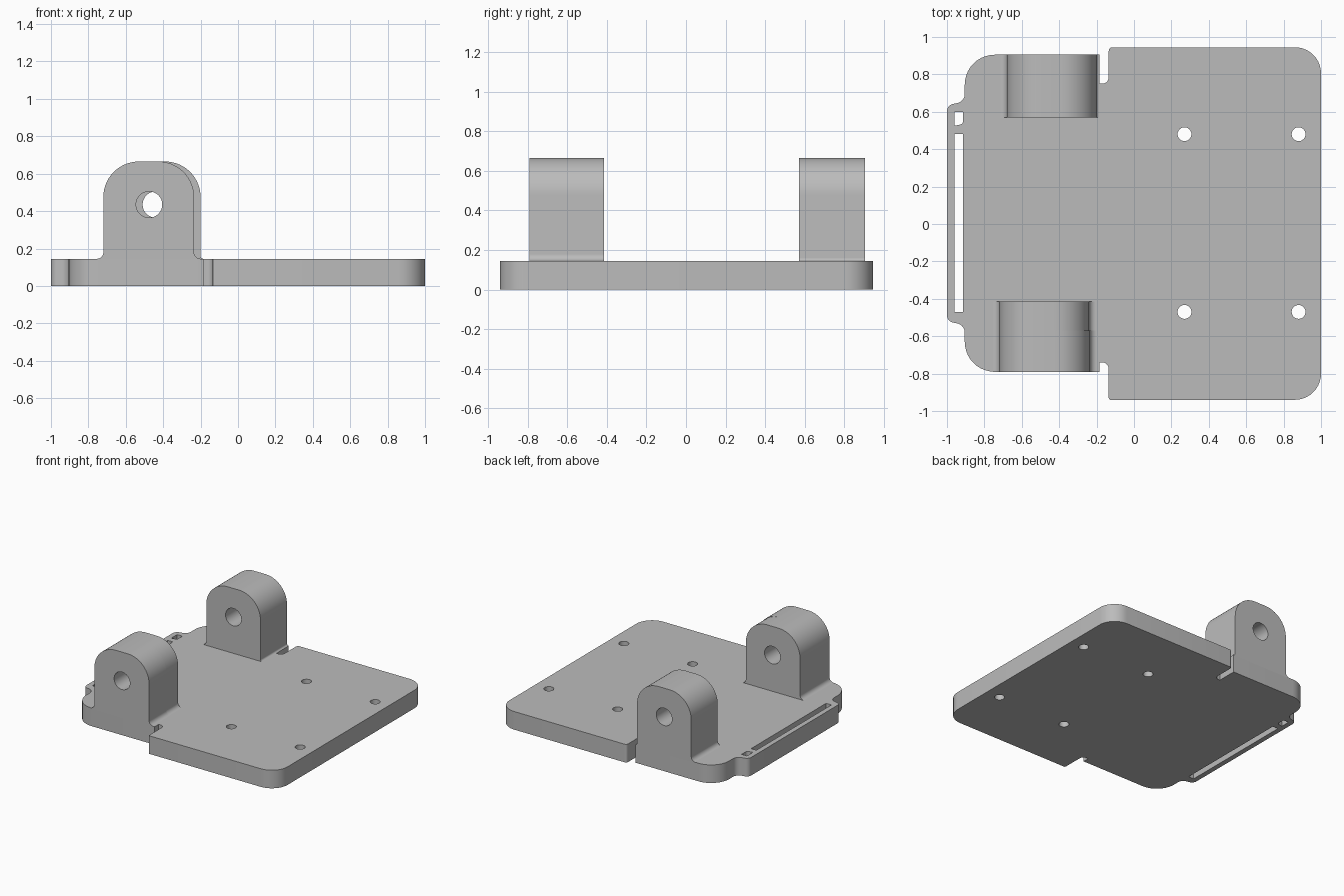
import bpy
import math
from mathutils import Vector

cube = bpy.data.objects.get("Cube")
if cube:
    bpy.data.objects.remove(cube, do_unlink=True)

grey = bpy.data.materials.new("plain grey")
grey.use_nodes = True
GREY = (0.5, 0.5, 0.5, 1)
grey.diffuse_color = GREY
grey.node_tree.nodes["Principled BSDF"].inputs["Base Color"].default_value = GREY


def rounded(corners, steps=10):
    """Closed outline from (x, y, radius) corners, each rounded by an arc."""
    out = []
    for i, (x, y, r) in enumerate(corners):
        p = Vector((x, y))
        if r == 0:
            out.append(p)
            continue
        a = (Vector(corners[i - 1][:2]) - p).normalized()
        b = (Vector(corners[(i + 1) % len(corners)][:2]) - p).normalized()
        half = a.angle(b) / 2
        centre = p + (a + b).normalized() * r / math.sin(half)
        start = p + a * r / math.tan(half) - centre
        end = p + b * r / math.tan(half) - centre
        sweep = math.atan2(start.x * end.y - start.y * end.x, start.dot(end))
        for k in range(steps + 1):
            t = sweep * k / steps
            c, s = math.cos(t), math.sin(t)
            out.append(centre + Vector((start.x * c - start.y * s, start.x * s + start.y * c)))
    return out


def circle(x, y, r, n=32):
    return [Vector((x + r * math.cos(math.tau * k / n), y + r * math.sin(math.tau * k / n)))
            for k in range(n)]


def extrude(name, loops, depth, location, upright=False):
    """Solid from an outline plus hole loops; location is the middle of its depth."""
    curve = bpy.data.curves.new(name, "CURVE")
    curve.dimensions = "2D"
    curve.fill_mode = "BOTH"
    curve.extrude = depth / 2
    for loop in loops:
        spline = curve.splines.new("POLY")
        spline.points.add(len(loop) - 1)
        for point, p in zip(spline.points, loop):
            point.co = (p.x, p.y, 0, 1)
        spline.use_cyclic_u = True
    curve.materials.append(grey)
    obj = bpy.data.objects.new(name, curve)
    bpy.context.collection.objects.link(obj)
    obj.location = location
    if upright:
        obj.rotation_euler.x = math.pi / 2
    bpy.ops.object.select_all(action="DESELECT")
    obj.select_set(True)
    bpy.context.view_layer.objects.active = obj
    bpy.ops.object.convert(target="MESH")
    bpy.ops.object.shade_smooth_by_angle(angle=math.radians(30))
    return obj


# Base plate with corner notches, side tab, slots and screw holes
THICK = 0.145
outline = rounded([
    (1, -0.94, 0.14), (1, 0.945, 0.14),
    (-0.135, 0.945, 0.02), (-0.135, 0.75, 0.035), (-0.185, 0.75, 0), (-0.185, 0.905, 0),
    (-0.905, 0.905, 0.16), (-0.905, 0.655, 0.05), (-1, 0.635, 0.04),
    (-1, -0.52, 0.04), (-0.905, -0.54, 0.05), (-0.905, -0.79, 0.16),
    (-0.185, -0.79, 0), (-0.185, -0.74, 0), (-0.135, -0.74, 0.035), (-0.135, -0.94, 0.01),
])
long_slot = rounded([(-0.96, -0.47, 0), (-0.913, -0.47, 0), (-0.913, 0.48, 0), (-0.96, 0.48, 0)])
short_slot = rounded([(-0.96, 0.525, 0), (-0.913, 0.535, 0.02), (-0.913, 0.6, 0), (-0.96, 0.6, 0)])
screw_holes = [circle(x, y, 0.037) for x in (0.27, 0.88) for y in (-0.47, 0.48)]
extrude("base_plate", [outline, long_slot, short_slot] + screw_holes, THICK, (0, 0, THICK / 2))


# Upright hinge lugs: rounded top, pin hole, filleted foot
def lug(name, left, right, y0, y1, left_foot, right_foot, hole_x):
    top, sunk = 0.665, THICK - 0.005
    profile = rounded([
        (left - left_foot, sunk, 0), (right + right_foot, sunk, 0),
        (right + right_foot, THICK, 0), (right, THICK, right_foot * 0.99),
        (right, top, 0.19), (left, top, 0.19),
        (left, THICK, left_foot * 0.99), (left - left_foot, THICK, 0),
    ], 14)
    extrude(name, [profile, circle(hole_x, 0.435, 0.07)], y1 - y0, (0, (y0 + y1) / 2, 0), True)


lug("front_lug_outer", -0.72, -0.235, -0.79, -0.57, 0.035, 0.035, -0.475)
lug("front_lug_inner", -0.72, -0.24, -0.57, -0.415, 0.035, 0.035, -0.475)
lug("rear_lug", -0.68, -0.2, 0.57, 0.905, 0.035, 0.015, -0.44)
